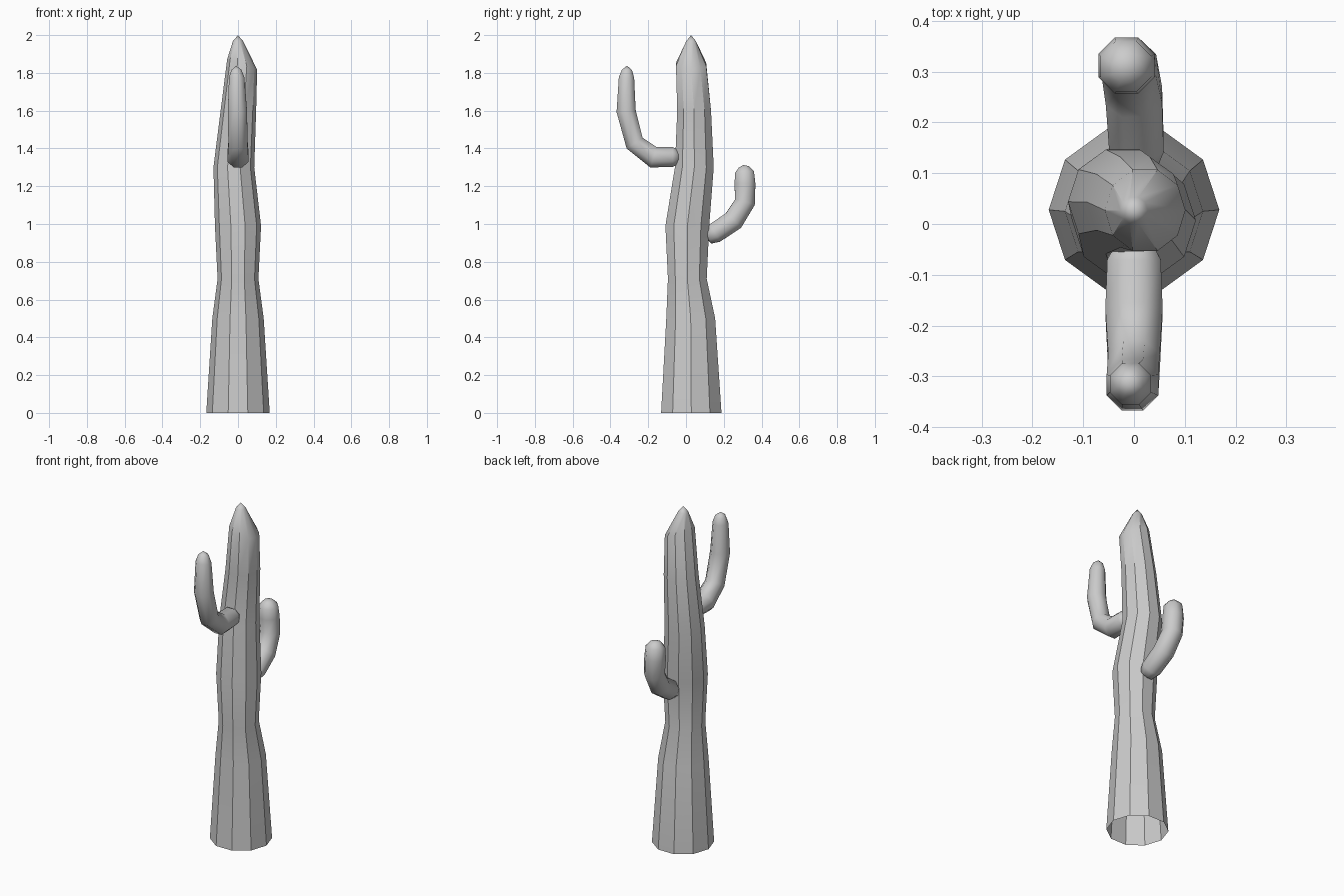
import bpy, bmesh, math
from mathutils import Vector

if "Cube" in bpy.data.objects:
    bpy.data.objects.remove(bpy.data.objects["Cube"])


def tube(name, rings, sides, phase=0.0, start=None, tip=None, upright=False, angle=30):
    """Loft rings of (x, y, z, radius[, tilt]) with optional pointed ends."""
    bm = bmesh.new()
    pts = [Vector(r[:3]) for r in rings]
    loops = []
    for i, r in enumerate(rings):
        if upright:
            t = Vector((r[4] if len(r) > 4 else 0, 0, 1)).normalized()
        else:
            a = (pts[i] - pts[i - 1]).normalized() if i else Vector()
            b = (pts[i + 1] - pts[i]).normalized() if i < len(pts) - 1 else Vector()
            t = (a + b).normalized()
        v = t.cross(Vector((1, 0, 0))).normalized()
        u = v.cross(t)
        loops.append([])
        for k in range(sides):
            a = phase + 2 * math.pi * k / sides
            loops[-1].append(bm.verts.new(pts[i] + r[3] * (u * math.cos(a) + v * math.sin(a))))
    for lo, hi in zip(loops, loops[1:]):
        for k in range(sides):
            n = (k + 1) % sides
            bm.faces.new((lo[k], lo[n], hi[n], hi[k]))
    for end, loop in ((start, loops[0]), (tip, loops[-1])):
        if end:
            p = bm.verts.new(end)
            for k in range(sides):
                bm.faces.new((loop[k], loop[(k + 1) % sides], p))
    bmesh.ops.recalc_face_normals(bm, faces=bm.faces)
    mesh = bpy.data.meshes.new(name)
    bm.to_mesh(mesh)
    bm.free()
    ob = bpy.data.objects.new(name, mesh)
    bpy.context.collection.objects.link(ob)
    bpy.ops.object.select_all(action='DESELECT')
    ob.select_set(True)
    bpy.context.view_layer.objects.active = ob
    bpy.ops.object.shade_smooth_by_angle(angle=math.radians(angle))
    return ob


# Ten-sided wobbly trunk, open underneath
tube("trunk", [
    (0, 0.028, 0, 0.168),
    (0, 0.025, 0.5, 0.136),
    (0, 0.007, 0.71, 0.108),
    (0, 0.007, 0.99, 0.122),
    (-0.022, 0.044, 1.30, 0.108),
    (0.002, 0.043, 1.60, 0.094),
    (0.022, 0.027, 1.845, 0.084, 0.35),
    (0, 0.027, 1.968, 0.027),
], 10, tip=(0, 0.027, 2.0), upright=True)

# Front arm, bending upward
tube("front_arm", [
    (0, -0.040, 1.355, 0.040),
    (0, -0.070, 1.355, 0.057),
    (0, -0.172, 1.353, 0.061),
    (0, -0.272, 1.428, 0.055),
    (-0.003, -0.317, 1.598, 0.055),
    (-0.007, -0.315, 1.775, 0.044),
    (-0.009, -0.312, 1.815, 0.029),
], 8, math.pi / 8, start=(0, -0.035, 1.355), tip=(-0.01, -0.312, 1.838), angle=80)

# Back arm, shorter and lower
tube("back_arm", [
    (0.006, 0.115, 0.930, 0.042),
    (0.005, 0.152, 0.952, 0.058),
    (0.0, 0.251, 1.018, 0.060),
    (-0.010, 0.312, 1.115, 0.058),
    (-0.015, 0.312, 1.212, 0.060),
    (-0.016, 0.310, 1.275, 0.054),
    (-0.016, 0.306, 1.303, 0.029),
], 8, math.pi / 8, start=(0.006, 0.106, 0.925), tip=(-0.016, 0.305, 1.312), angle=80)
